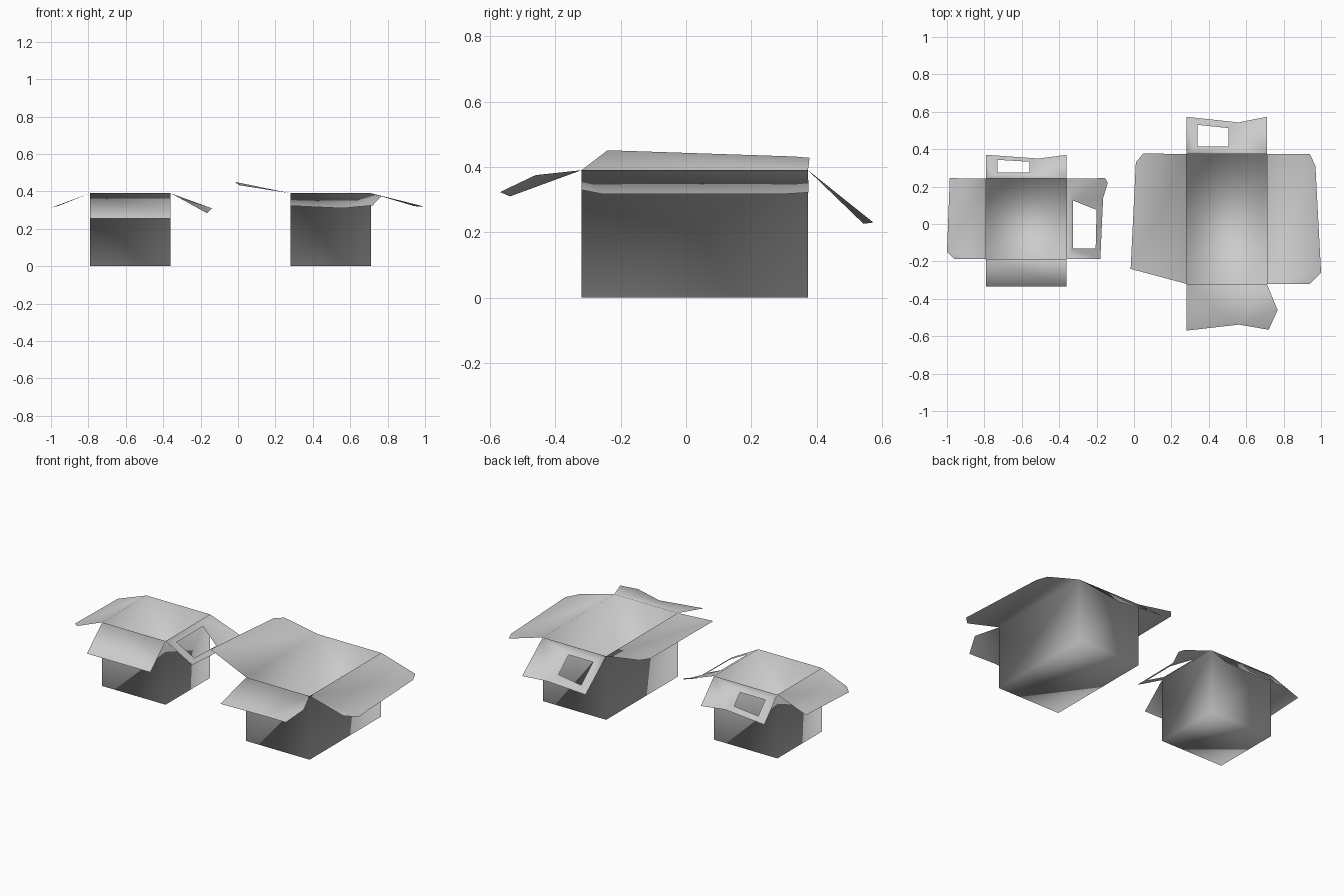
import bpy
import bmesh

if "Cube" in bpy.data.objects:
    bpy.data.objects.remove(bpy.data.objects["Cube"])

RIM = 0.39


def add_flap(bm, hinge, outline, slope, hole=()):
    """Fill a flap from a hinge edge's two verts through the outer points, minus a hole."""
    a, b = hinge
    loop = [a] + [bm.verts.new(p) for p in outline] + [b]
    axis = 1 if abs(a.co.y - b.co.y) < 1e-5 else 0
    loops = [loop]
    if hole:
        # hole corners lie on the flap's slope, measured from the hinge
        loops.append([bm.verts.new((x, y, RIM - slope * abs((x, y)[axis] - a.co[axis])))
                      for x, y in hole])
    edges = []
    for ring in loops:
        for i, v in enumerate(ring):
            w = ring[(i + 1) % len(ring)]
            edges.append(bm.edges.get((v, w)) or bm.edges.new((v, w)))
    bmesh.ops.triangle_fill(bm, edges=edges, use_beauty=True, normal=(0, 0, 1))


def open_box(name, x0, x1, y0, y1, flaps):
    """One folded sheet: floor, four walls and the flaps hinged on the rim."""
    bm = bmesh.new()
    corners = [(x0, y0), (x1, y0), (x1, y1), (x0, y1)]
    low = [bm.verts.new((x, y, 0)) for x, y in corners]
    top = [bm.verts.new((x, y, RIM)) for x, y in corners]
    bm.faces.new(low[::-1])
    for i in range(4):
        j = (i + 1) % 4
        bm.faces.new((low[i], low[j], top[j], top[i]))
    # flap order: front, right, back, left
    for i, flap in enumerate(flaps):
        add_flap(bm, (top[i], top[(i + 1) % 4]), *flap)
    bmesh.ops.recalc_face_normals(bm, faces=bm.faces)
    # outside of the sheet faces outward (floor points down)
    bm.faces.ensure_lookup_table()
    if bm.faces[0].normal.z > 0:
        bmesh.ops.reverse_faces(bm, faces=bm.faces)
    for f in bm.faces:
        f.smooth = True
    mesh = bpy.data.meshes.new(name)
    bm.to_mesh(mesh)
    bm.free()
    obj = bpy.data.objects.new(name, mesh)
    bpy.context.collection.objects.link(obj)
    return obj


# small carton: openings cut in the right and back flaps
open_box("small_open_box", -0.79, -0.36, -0.187, 0.243, [
    ([(-0.79, -0.335, 0.255), (-0.36, -0.335, 0.255)], 0.9),
    ([(-0.18, -0.187, 0.292), (-0.165, 0.14, 0.283),
      (-0.14, 0.22, 0.31), (-0.155, 0.245, 0.315)], 0.54,
     [(-0.325, 0.125), (-0.2, 0.075), (-0.205, -0.13), (-0.325, -0.13)]),
    ([(-0.36, 0.37, 0.255), (-0.51, 0.35, 0.265), (-0.79, 0.37, 0.255)], 1.08,
     [(-0.73, 0.343), (-0.56, 0.333), (-0.56, 0.275), (-0.73, 0.275)]),
    ([(-0.985, 0.245, 0.318), (-1.0, -0.15, 0.312), (-0.96, -0.187, 0.322)], 0.37),
])

# large carton: opening cut in the back flap
open_box("large_open_box", 0.28, 0.71, -0.32, 0.373, [
    ([(0.28, -0.57, 0.323), (0.56, -0.538, 0.31),
      (0.72, -0.565, 0.325), (0.768, -0.46, 0.375)], 0.3),
    ([(0.94, -0.32, 0.33), (1.0, -0.26, 0.318),
      (0.97, 0.31, 0.318), (0.94, 0.375, 0.322)], 0.25),
    ([(0.71, 0.573, 0.23), (0.56, 0.543, 0.226), (0.28, 0.573, 0.23)], 0.85,
     [(0.34, 0.53), (0.505, 0.513), (0.505, 0.415), (0.34, 0.415)]),
    ([(0.05, 0.378, 0.428), (0.01, 0.33, 0.432), (-0.018, -0.24, 0.451)], -0.2),
])
